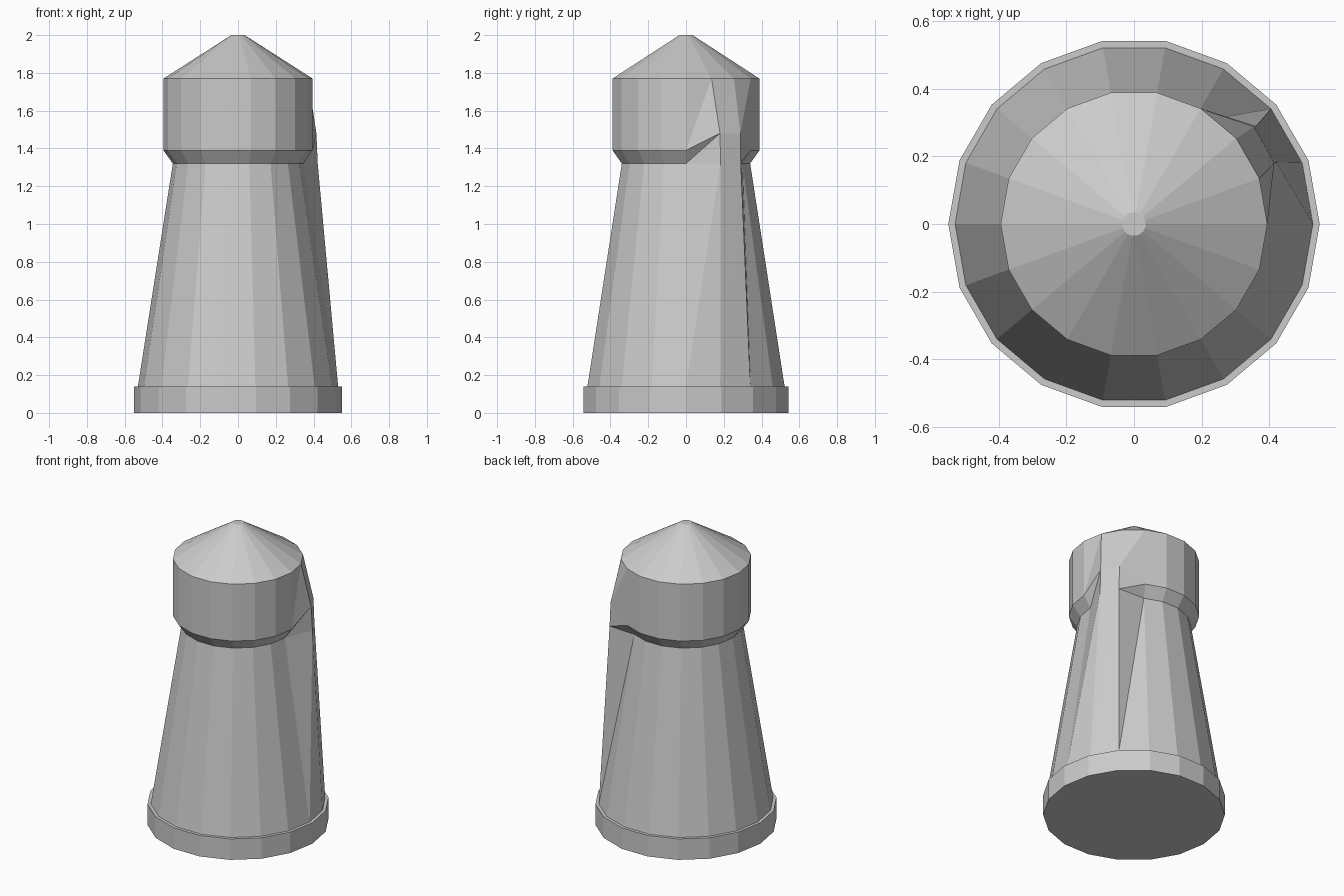
import bpy, bmesh
from math import cos, sin, tau

if "Cube" in bpy.data.objects:
    bpy.data.objects.remove(bpy.data.objects["Cube"])

SIDES = 18


def lathe(name, profile, moved=None):
    """Flat-faced lathe from (radius, z) pairs; moved maps (ring, column) to a new position."""
    moved = moved or {}
    bm = bmesh.new()
    rings = []
    for r, (rad, z) in enumerate(profile):
        ring = []
        for c in range(SIDES):
            a = tau * c / SIDES
            ring.append(bm.verts.new(moved.get((r, c), (rad * cos(a), rad * sin(a), z))))
        rings.append(ring)
    for low, high in zip(rings, rings[1:]):
        for c in range(SIDES):
            d = (c + 1) % SIDES
            # diagonal runs up and round, so the warped panel folds cleanly
            bm.faces.new((low[c], low[d], high[d]))
            bm.faces.new((low[c], high[d], high[c]))
    bm.faces.new(rings[0][::-1])
    bm.faces.new(rings[-1])
    bmesh.ops.dissolve_limit(bm, angle_limit=0.002, verts=bm.verts, edges=bm.edges)
    bmesh.ops.recalc_face_normals(bm, faces=bm.faces)
    mesh = bpy.data.meshes.new(name)
    bm.to_mesh(mesh)
    bm.free()
    obj = bpy.data.objects.new(name, mesh)
    bpy.context.collection.objects.link(obj)
    return obj


# Foot plate
lathe("base_plate", [(0.55, 0), (0.55, 0.14)])

# Tapered shaft, flared collar, head and cone roof, with one raised panel at the back right
raised_panel = {
    (1, 1): (0.422, 0.183, 1.32),
    (1, 2): (0.362, 0.290, 1.32),
    (2, 1): (0.415, 0.180, 1.48),
    (2, 2): (0.356, 0.288, 1.48),
}
lathe("tower", [(0.53, 0.14), (0.345, 1.32), (0.395, 1.39), (0.395, 1.77), (0.035, 2.0)],
      raised_panel)
